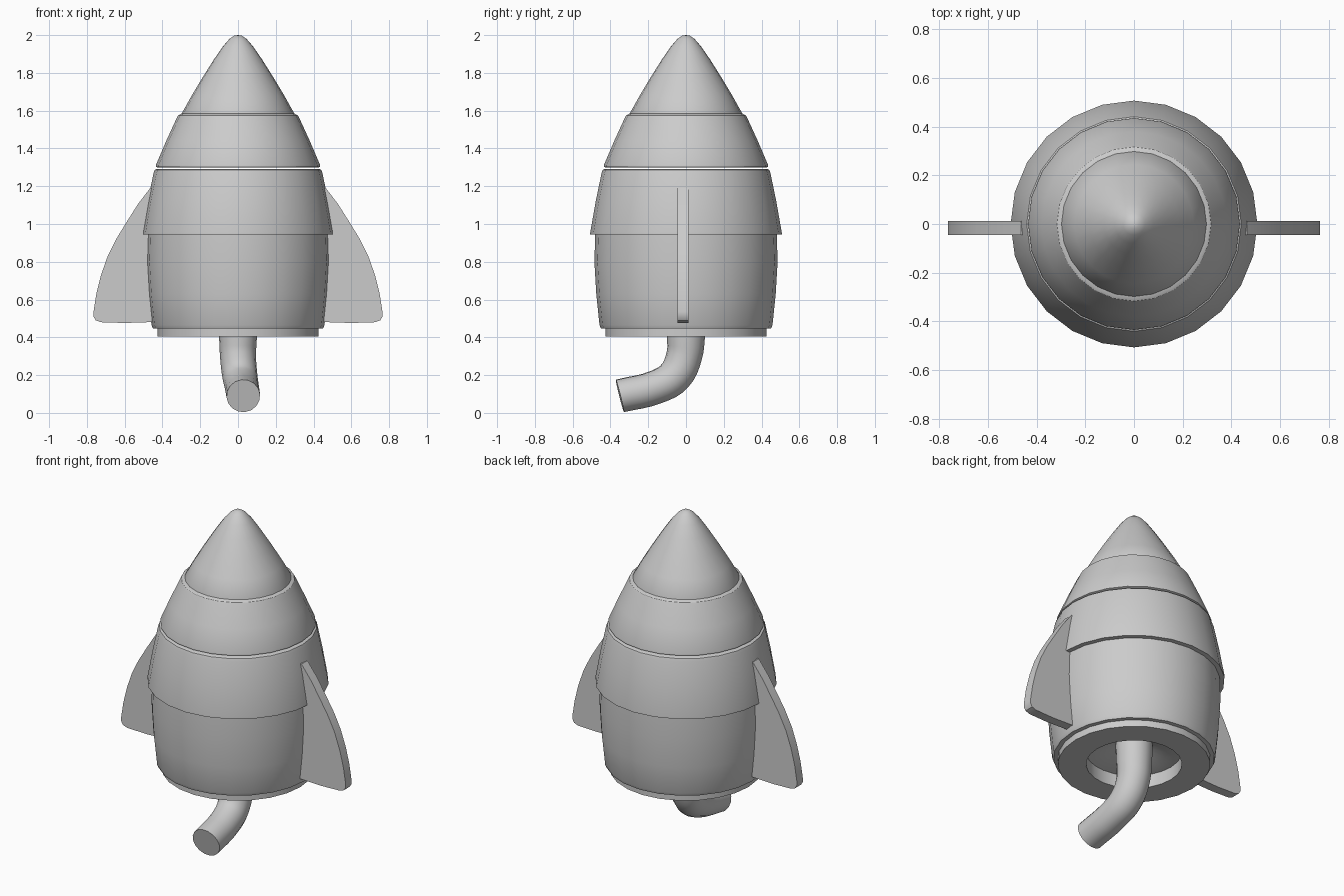
import bpy, bmesh, math

cube = bpy.data.objects.get("Cube")
if cube:
    bpy.data.objects.remove(cube)

grey = bpy.data.materials.new("light grey")
grey.use_nodes = True
COLOUR = (0.6, 0.6, 0.6, 1)
grey.diffuse_color = COLOUR
grey.node_tree.nodes["Principled BSDF"].inputs["Base Color"].default_value = COLOUR


def finish(obj, angle=32):
    """Colour the object and smooth everything but its sharp edges."""
    if not obj.data.materials:
        obj.data.materials.append(grey)
    bpy.ops.object.select_all(action='DESELECT')
    obj.select_set(True)
    bpy.context.view_layer.objects.active = obj
    bpy.ops.object.shade_smooth_by_angle(angle=math.radians(angle))


def from_bmesh(name, bm):
    bmesh.ops.recalc_face_normals(bm, faces=bm.faces)
    mesh = bpy.data.meshes.new(name)
    bm.to_mesh(mesh)
    bm.free()
    obj = bpy.data.objects.new(name, mesh)
    bpy.context.collection.objects.link(obj)
    return obj


def lathe(name, profile, sides=24, closed=False):
    """Spin a (radius, height) profile about the z axis."""
    bm = bmesh.new()
    verts = [bm.verts.new((r, 0, z)) for r, z in profile]
    edges = [bm.edges.new(pair) for pair in zip(verts, verts[1:])]
    if closed:
        edges.append(bm.edges.new((verts[-1], verts[0])))
    bmesh.ops.spin(bm, geom=verts + edges, cent=(0, 0, 0), axis=(0, 0, 1),
                   angle=math.tau, steps=sides, use_duplicate=False)
    bmesh.ops.remove_doubles(bm, verts=bm.verts, dist=0.0005)
    obj = from_bmesh(name, bm)
    finish(obj)
    return obj


# Stacked hull sections, top to bottom
lathe("nose_cone", [(0, 2), (0.02, 1.997), (0.045, 1.98), (0.08, 1.94), (0.125, 1.875),
                    (0.185, 1.78), (0.245, 1.68), (0.298, 1.585), (0.298, 1.5), (0, 1.5)])
lathe("upper_ring", [(0.28, 1.585), (0.3, 1.584), (0.317, 1.575), (0.325, 1.56), (0.38, 1.44),
                     (0.435, 1.312), (0.435, 1.303), (0.425, 1.298), (0.28, 1.298)], closed=True)
lathe("middle_band", [(0, 1.292), (0.43, 1.292), (0.441, 1.287), (0.447, 1.27), (0.478, 1.12),
                      (0.507, 0.955), (0.507, 0.945), (0.47, 0.943), (0, 0.943)])
lathe("lower_body", [(0, 0.96), (0.48, 0.96), (0.485, 0.8), (0.475, 0.63), (0.458, 0.465),
                     (0.45, 0.447), (0.41, 0.445)])
# Base ring with the recessed nozzle ceiling
lathe("nozzle_base", [(0.426, 0.45), (0.426, 0.405), (0.268, 0.405), (0.268, 0.485),
                      (0.19, 0.497), (0.1, 0.53)])

# Bent exhaust pipe, turning toward the front
curve = bpy.data.curves.new("exhaust_pipe", 'CURVE')
curve.dimensions = '3D'
curve.bevel_depth = 0.1
curve.bevel_resolution = 6
curve.resolution_u = 4
curve.use_fill_caps = True
path = [(0, 0, 0.54, 1.05), (0, 0, 0.4, 1), (0, -0.01, 0.3, 0.95), (0.01, -0.06, 0.195, 0.93),
        (0.02, -0.15, 0.14, 0.9), (0.028, -0.35, 0.09, 0.89)]
spline = curve.splines.new('BEZIER')
spline.bezier_points.add(len(path) - 1)
for point, (x, y, z, radius) in zip(spline.bezier_points, path):
    point.co = (x, y, z)
    point.radius = radius
    point.handle_left_type = point.handle_right_type = 'AUTO'
pipe = bpy.data.objects.new("exhaust_pipe", curve)
bpy.context.collection.objects.link(pipe)
bpy.ops.object.select_all(action='DESELECT')
pipe.select_set(True)
bpy.context.view_layer.objects.active = pipe
bpy.ops.object.convert(target='MESH')
finish(bpy.context.view_layer.objects.active)

# Swept side fins, mirrored left and right
FIN = [(0.42, 1.2), (0.465, 1.19), (0.53, 1.105), (0.59, 1.01), (0.645, 0.92), (0.69, 0.83),
       (0.725, 0.73), (0.75, 0.63), (0.765, 0.535), (0.765, 0.51), (0.753, 0.49),
       (0.725, 0.48), (0.6, 0.476), (0.42, 0.482)]
for name, side in (("left_fin", 1), ("right_fin", -1)):
    bm = bmesh.new()
    face = bm.faces.new([bm.verts.new((side * x, -0.045, z)) for x, z in FIN])
    moved = bmesh.ops.extrude_face_region(bm, geom=[face], use_keep_orig=True)
    bmesh.ops.translate(bm, vec=(0, 0.058, 0),
                        verts=[v for v in moved["geom"] if isinstance(v, bmesh.types.BMVert)])
    finish(from_bmesh(name, bm))
